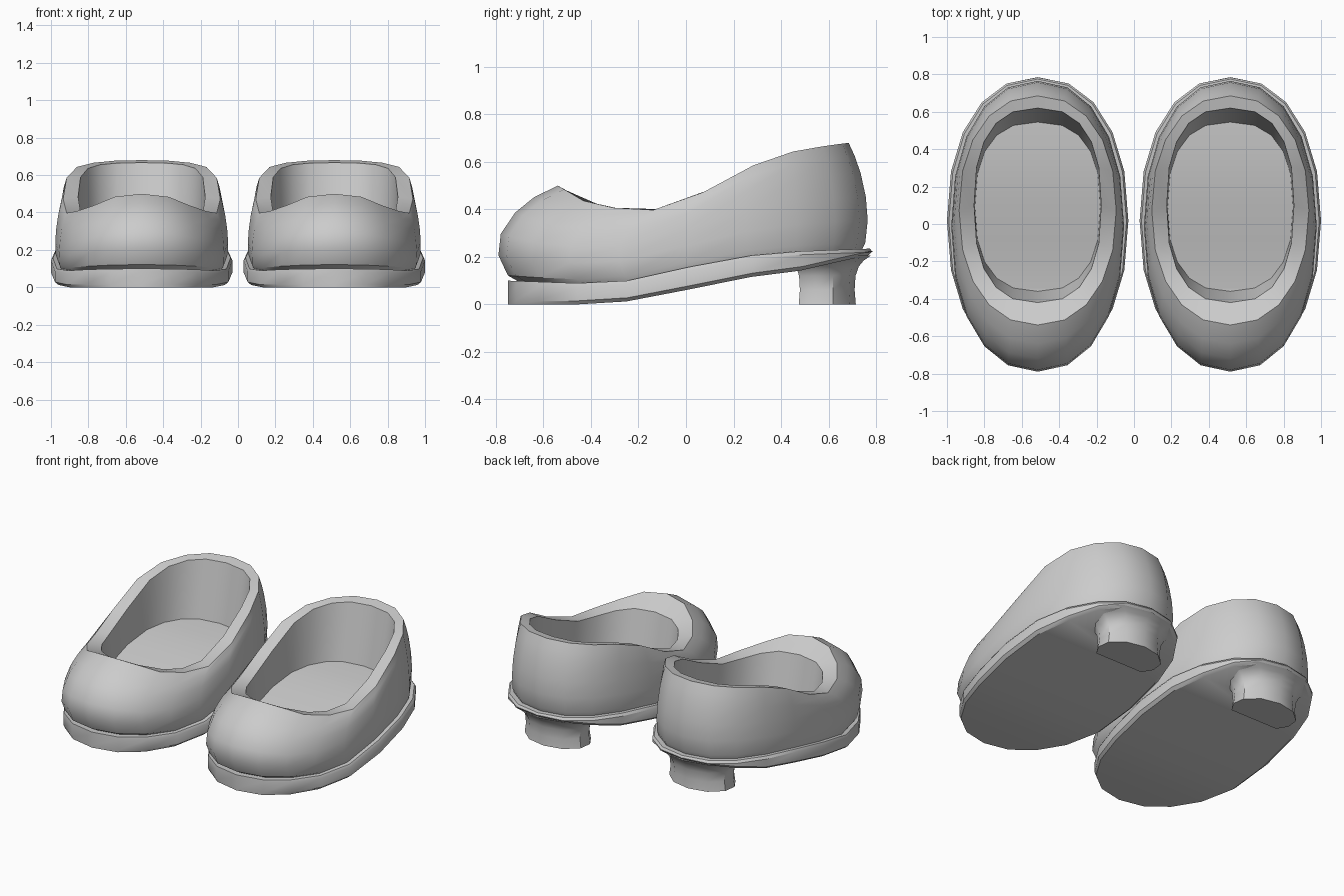
import bpy, math

if "Cube" in bpy.data.objects:
    bpy.data.objects.remove(bpy.data.objects["Cube"])

N = 20            # points around every outline
SHOE_X = 0.515    # distance of each shoe from the middle

grey = bpy.data.materials.new("light grey")
grey.diffuse_color = (0.6, 0.6, 0.6, 1)
grey.use_nodes = True
grey.node_tree.nodes["Principled BSDF"].inputs["Base Color"].default_value = grey.diffuse_color

# Height curves along the length of the shoe, as (y, z)
SOLE_TOP = [(-0.75, 0.10), (-0.34, 0.085), (-0.15, 0.115), (0, 0.155),
            (0.15, 0.185), (0.3, 0.21), (0.5, 0.225), (0.78, 0.235)]
SOLE_BOTTOM = [(-0.35, 0), (-0.15, 0.025), (0, 0.06), (0.15, 0.095),
               (0.3, 0.12), (0.45, 0.135), (0.6, 0.17), (0.78, 0.21)]
RIM = [(-0.54, 0.50), (-0.43, 0.435), (-0.33, 0.41), (-0.17, 0.39), (0, 0.43), (0.12, 0.50),
       (0.25, 0.57), (0.37, 0.625), (0.5, 0.655), (0.68, 0.68)]


def height(curve, y):
    if y <= curve[0][0]:
        return curve[0][1]
    for (y0, z0), (y1, z1) in zip(curve, curve[1:]):
        if y <= y1:
            return z0 + (z1 - z0) * (y - y0) / (y1 - y0)
    return curve[-1][1]


def oval(front, back, half_width, power=2.2):
    """Rounded outline that starts at the toe and runs round the shoe."""
    mid, half = (front + back) / 2, (back - front) / 2
    pts = []
    for i in range(N):
        a = 2 * math.pi * i / N
        s, c = math.sin(a), -math.cos(a)
        pts.append((half_width * math.copysign(abs(s) ** (2 / power), s),
                    mid + half * math.copysign(abs(c) ** (2 / power), c)))
    return pts


def on_curve(outline, curve, lift=0.0):
    return [(x, y, height(curve, y) + lift) for x, y in outline]


def cap(start, n, flip):
    """Close a mirrored ring with strips running across it."""
    faces = []
    for i in range(n // 2):
        quad = [start + i, start + i + 1, start + (n - i - 1) % n, start + (n - i) % n]
        quad = list(dict.fromkeys(quad))
        faces.append(quad[::-1] if flip else quad)
    return faces


def loft(name, rings, x_offset, cap_first=True, cap_last=True, angle=35):
    n = len(rings[0])
    verts = [p for r in rings for p in r]
    faces = []
    for k in range(len(rings) - 1):
        for i in range(n):
            j = (i + 1) % n
            faces.append((k * n + i, k * n + j, (k + 1) * n + j, (k + 1) * n + i))
    if cap_first:
        faces += cap(0, n, True)
    if cap_last:
        faces += cap((len(rings) - 1) * n, n, False)
    mesh = bpy.data.meshes.new(name)
    mesh.from_pydata(verts, [], faces)
    mesh.materials.append(grey)
    obj = bpy.data.objects.new(name, mesh)
    bpy.context.collection.objects.link(obj)
    obj.location.x = x_offset
    bpy.ops.object.select_all(action='DESELECT')
    obj.select_set(True)
    bpy.context.view_layer.objects.active = obj
    bpy.ops.object.shade_smooth_by_angle(angle=math.radians(angle))
    return obj


def sole(side, x):
    edge = oval(-0.75, 0.785, 0.485)
    loft(side + "_sole", [on_curve(oval(-0.75, 0.77, 0.465), SOLE_BOTTOM),
                          on_curve(edge, SOLE_BOTTOM, 0.015),
                          on_curve(edge, SOLE_TOP, -0.015),
                          on_curve(oval(-0.75, 0.775, 0.475), SOLE_TOP)], x)


def heel(side, x):
    # D-shaped block, flat towards the toe, flaring into the sole
    half = [(0, 0.475), (0.17, 0.475), (0.21, 0.54), (0.20, 0.62), (0.12, 0.69), (0, 0.715)]
    outline = half + [(-px, py) for px, py in half[-2:0:-1]]
    rings = [[(px * s, 0.59 + (py - 0.59) * s, z) for px, py in outline]
             for z, s in [(0, 1.0), (0.06, 0.96), (0.12, 0.99), (0.16, 1.1), (0.185, 1.27), (0.205, 1.5)]]
    loft(side + "_heel", rings, x, angle=40)


def upper(side, x):
    # Outer wall rings: front, back, half width, share of the height up to the rim
    levels = [(-0.70, 0.74, 0.45, 0), (-0.75, 0.755, 0.46, 0.07), (-0.79, 0.765, 0.462, 0.28),
              (-0.78, 0.757, 0.457, 0.5), (-0.72, 0.735, 0.447, 0.72),
              (-0.64, 0.71, 0.435, 0.88), (-0.54, 0.685, 0.42, 1)]
    base = on_curve(oval(*levels[0][:3]), SOLE_TOP, -0.005)
    rim = on_curve(oval(*levels[-1][:3]), RIM)
    rings = []
    for front, back, width, t in levels:
        rings.append([(px, py, b[2] + (r[2] - b[2]) * t)
                      for (px, py), b, r in zip(oval(front, back, width), base, rim)])
    # Thick rim, inner wall and insole
    rings.append(on_curve(oval(-0.42, 0.62, 0.34, 2.5), RIM, -0.005))
    rings.append(on_curve(oval(-0.36, 0.545, 0.335, 2.5), SOLE_TOP, 0.08))
    loft(side + "_upper", rings, x, cap_first=False)


for side, x in (("left", -SHOE_X), ("right", SHOE_X)):
    sole(side, x)
    heel(side, x)
    upper(side, x)
